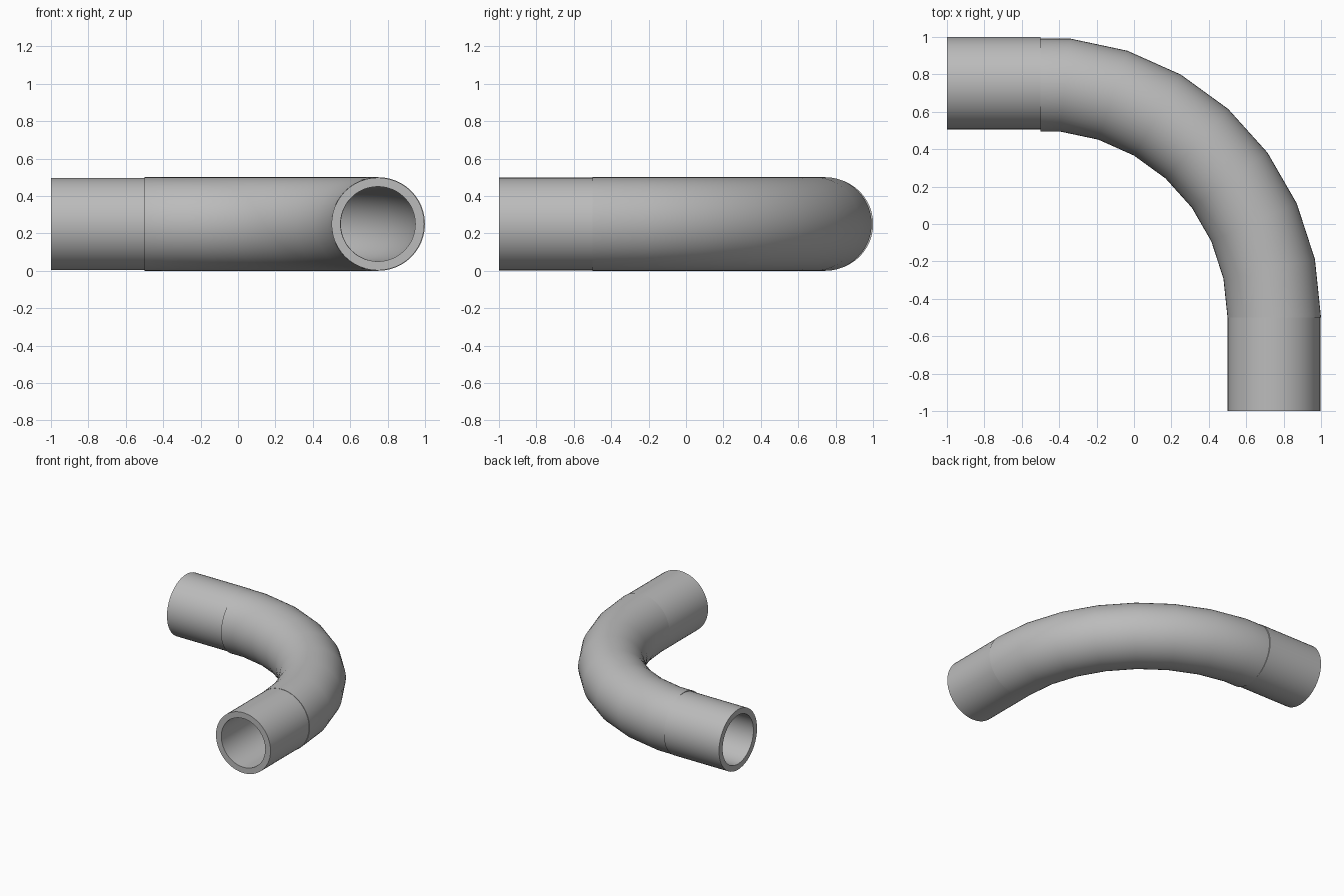
import bpy, bmesh, math
from mathutils import Vector

cube = bpy.data.objects.get("Cube")
if cube:
    bpy.data.objects.remove(cube)

SIDES = 48
INNER = 0.2
BEND_RADIUS = 1.25
BEND_CENTRE = Vector((-0.5, -0.5, 0.25))
STEP = math.radians(12)

grey = bpy.data.materials.new("pipe_grey")
grey.use_nodes = True
colour = (0.5, 0.5, 0.5, 1)
grey.diffuse_color = colour
grey.node_tree.nodes["Principled BSDF"].inputs["Base Color"].default_value = colour


def hollow_tube(name, stations, outer):
    """Sweep a hollow round section through (centre, sideways axis) stations."""
    bm = bmesh.new()

    def ring(centre, side, radius):
        angles = [math.tau * i / SIDES for i in range(SIDES)]
        return [bm.verts.new(centre + side * radius * math.cos(a)
                             + Vector((0, 0, radius * math.sin(a)))) for a in angles]

    outside = [ring(c, s, outer) for c, s in stations]
    inside = [ring(c, s, INNER) for c, s in stations]
    # Out along the wall, back through the bore, closed by the end rims
    loop = outside + inside[::-1]
    for a, b in zip(loop, loop[1:] + loop[:1]):
        for i in range(SIDES):
            j = (i + 1) % SIDES
            bm.faces.new((a[i], a[j], b[j], b[i]))
    bmesh.ops.recalc_face_normals(bm, faces=bm.faces)
    mesh = bpy.data.meshes.new(name)
    bm.to_mesh(mesh)
    bm.free()
    mesh.materials.append(grey)
    obj = bpy.data.objects.new(name, mesh)
    bpy.context.collection.objects.link(obj)
    bpy.ops.object.select_all(action='DESELECT')
    obj.select_set(True)
    bpy.context.view_layer.objects.active = obj
    bpy.ops.object.shade_smooth_by_angle(angle=math.radians(40))


X, Y = Vector((1, 0, 0)), Vector((0, 1, 0))

# Straight ends
hollow_tube("front_straight", [(Vector((0.748, y, 0.25)), X) for y in (-1, -0.5)], 0.248)
hollow_tube("side_straight", [(Vector((x, 0.753, 0.25)), Y) for x in (-0.5, -1)], 0.247)

# Faceted quarter bend, its last segment trimmed half way
bend = []
for k in range(8):
    side = Vector((math.cos(k * STEP), math.sin(k * STEP), 0))
    bend.append((BEND_CENTRE + side * BEND_RADIUS, side))
trimmed = Y * math.cos(STEP / 2)
bend.append((BEND_CENTRE + trimmed * BEND_RADIUS, trimmed))
hollow_tube("quarter_bend", bend, 0.25)
